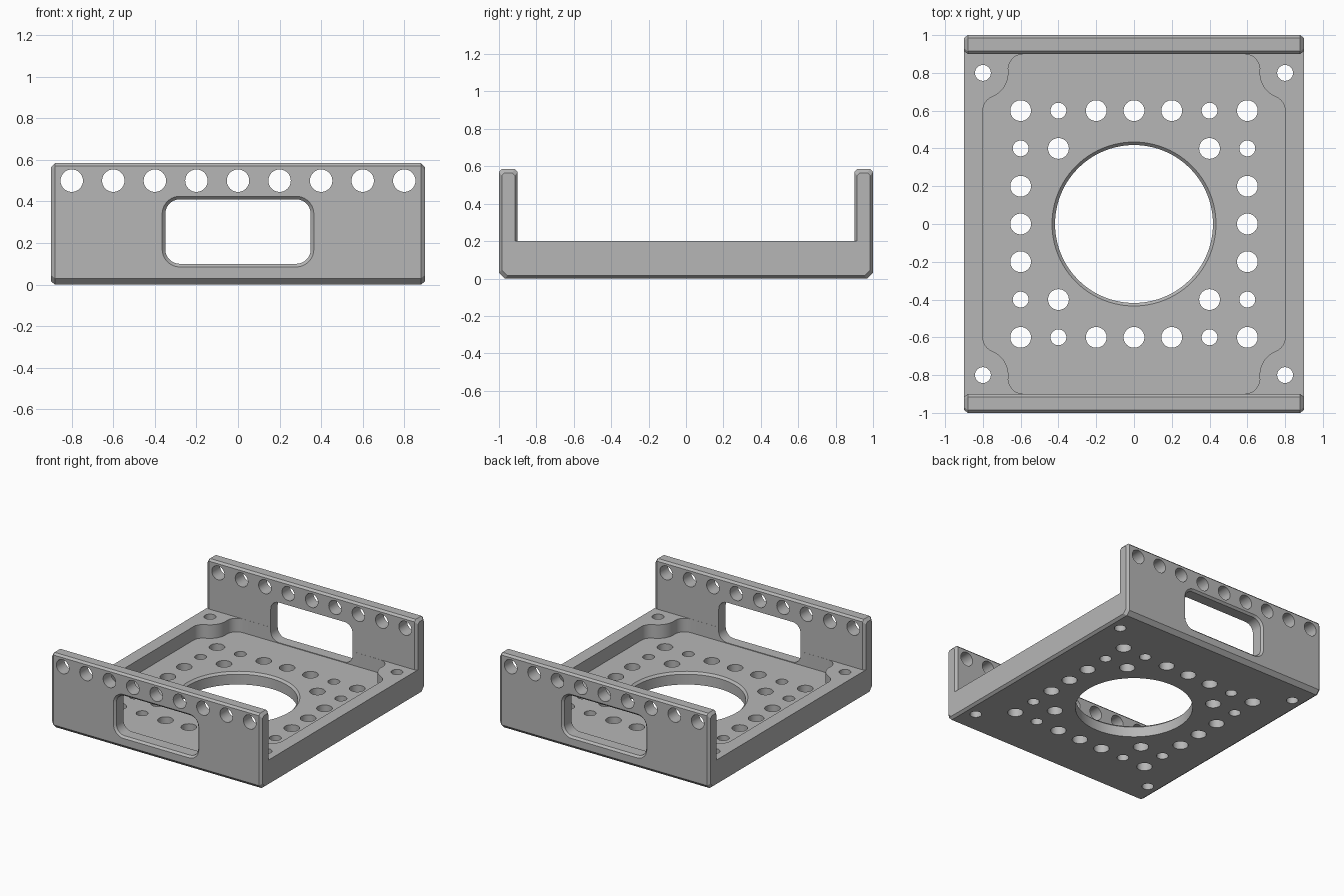
import bpy
import bmesh
from math import sin, cos, radians, pi

cube = bpy.data.objects.get("Cube")
if cube:
    bpy.data.objects.remove(cube, do_unlink=True)

metal = bpy.data.materials.new("plain_grey")
GREY = (0.47, 0.47, 0.47, 1.0)
metal.diffuse_color = GREY
metal.use_nodes = True
metal.node_tree.nodes["Principled BSDF"].inputs["Base Color"].default_value = GREY


def loft(bm, rings):
    """Closed solid through matching rings of 3D points."""
    loops = [[bm.verts.new(p) for p in ring] for ring in rings]
    for a, b in zip(loops, loops[1:]):
        for i in range(len(a)):
            j = (i + 1) % len(a)
            bm.faces.new((a[i], a[j], b[j], b[i]))
    bm.faces.new(loops[0][::-1])
    bm.faces.new(loops[-1])


def make_object(name, bm):
    bmesh.ops.recalc_face_normals(bm, faces=bm.faces[:])
    mesh = bpy.data.meshes.new(name)
    bm.to_mesh(mesh)
    bm.free()
    obj = bpy.data.objects.new(name, mesh)
    bpy.context.collection.objects.link(obj)
    return obj


def arc(cx, cy, r, start, end, steps=10):
    angles = [radians(start + (end - start) * i / steps) for i in range(steps + 1)]
    return [(cx + r * cos(a), cy + r * sin(a)) for a in angles]


def circle(cx, cy, r, n=40):
    return [(cx + r * cos(2 * pi * i / n), cy + r * sin(2 * pi * i / n)) for i in range(n)]


def flat(points, z):
    return [(x, y, z) for x, y in points]


def upright(points, y):
    return [(x, y, z) for x, z in points]


# Tray body: U-shaped section, drawn in at both ends to form chamfers
def section(x, i, drop):
    top = 0.585 - drop
    half = [(0.97 - i, i), (1 - i, 0.03 + i), (1 - i, top - 0.015),
            (0.985 - i, top), (0.915 + i, top), (0.9 + i, top - 0.015),
            (0.9 + i, 0.2)]
    return [(x, y, z) for y, z in half + [(-y, z) for y, z in reversed(half)]]


bm = bmesh.new()
loft(bm, [section(-0.9, 0.015, 0.02), section(-0.88, 0, 0),
          section(0.88, 0, 0), section(0.9, 0.015, 0.02)])
tray = make_object("mounting_tray", bm)
tray.data.materials.append(metal)

# Recess with rounded corner bosses
FLOOR = 0.095
corner = (arc(0.72, 0.6, 0.08, 0, 68.2)
          + arc(0.8, 0.8, 0.135, 248.2, 174.6, 14)[1:-1]
          + arc(0.586, 0.82, 0.08, -5.4, 90))
corner = [(x, y * 0.999) for x, y in corner]
right_half = corner + [(-x, y) for x, y in reversed(corner)]
outline = right_half + [(-x, -y) for x, y in right_half]
bm = bmesh.new()
loft(bm, [flat(outline, FLOOR), flat(outline, 0.3)])
recess = make_object("recess_cutter", bm)

# Floor holes: large and small bores, plus the chamfered central opening
BIG, SMALL = 0.055, 0.042
bores = []
for s in (-1, 1):
    bores += [(x / 5, 0.6 * s, SMALL if abs(x) == 2 else BIG) for x in range(-3, 4)]
    bores += [(0.6 * s, y / 5, SMALL if abs(y) == 2 else BIG) for y in range(-2, 3)]
    bores += [(0.4 * s, 0.4 * t, BIG) for t in (-1, 1)]
    bores += [(0.8 * s, 0.8 * t, SMALL) for t in (-1, 1)]
bm = bmesh.new()
for x, y, r in bores:
    ring = circle(x, y, r)
    loft(bm, [flat(ring, -0.1), flat(ring, 0.4)])
loft(bm, [flat(circle(0, 0, r, 96), z) for r, z in
          ((0.418, -0.1), (0.418, FLOOR - 0.016), (0.434, FLOOR), (0.434, 0.4))])
floor_holes = make_object("floor_hole_cutter", bm)


# Wall openings: a row of bores and a rounded window chamfered outside
def window(grow):
    w, h, r = 0.35 + grow, 0.155 + grow, 0.07 + grow
    pts = []
    for k, (sx, sz) in enumerate(((1, 1), (-1, 1), (-1, -1), (1, -1))):
        pts += arc(sx * (w - r), 0.255 + sz * (h - r), r, 90 * k, 90 * k + 90)
    return pts


bm = bmesh.new()
for k in range(-4, 5):
    ring = circle(k / 5, 0.5, 0.054)
    loft(bm, [upright(ring, -1.1), upright(ring, 1.1)])
loft(bm, [upright(window(g), y) for y, g in
          ((-1.1, 0.015), (-1, 0.015), (-0.985, 0), (0.985, 0), (1, 0.015), (1.1, 0.015))])
wall_openings = make_object("wall_opening_cutter", bm)

# Cut everything out of the tray
bpy.ops.object.select_all(action='DESELECT')
tray.select_set(True)
bpy.context.view_layer.objects.active = tray
for cutter in (recess, floor_holes, wall_openings):
    cutter.hide_render = True
    mod = tray.modifiers.new(cutter.name, 'BOOLEAN')
    mod.operation = 'DIFFERENCE'
    mod.solver = 'EXACT'
    mod.object = cutter
    bpy.ops.object.modifier_apply(modifier=mod.name)
    bpy.data.objects.remove(cutter, do_unlink=True)

bpy.ops.object.shade_smooth_by_angle(angle=radians(25))
